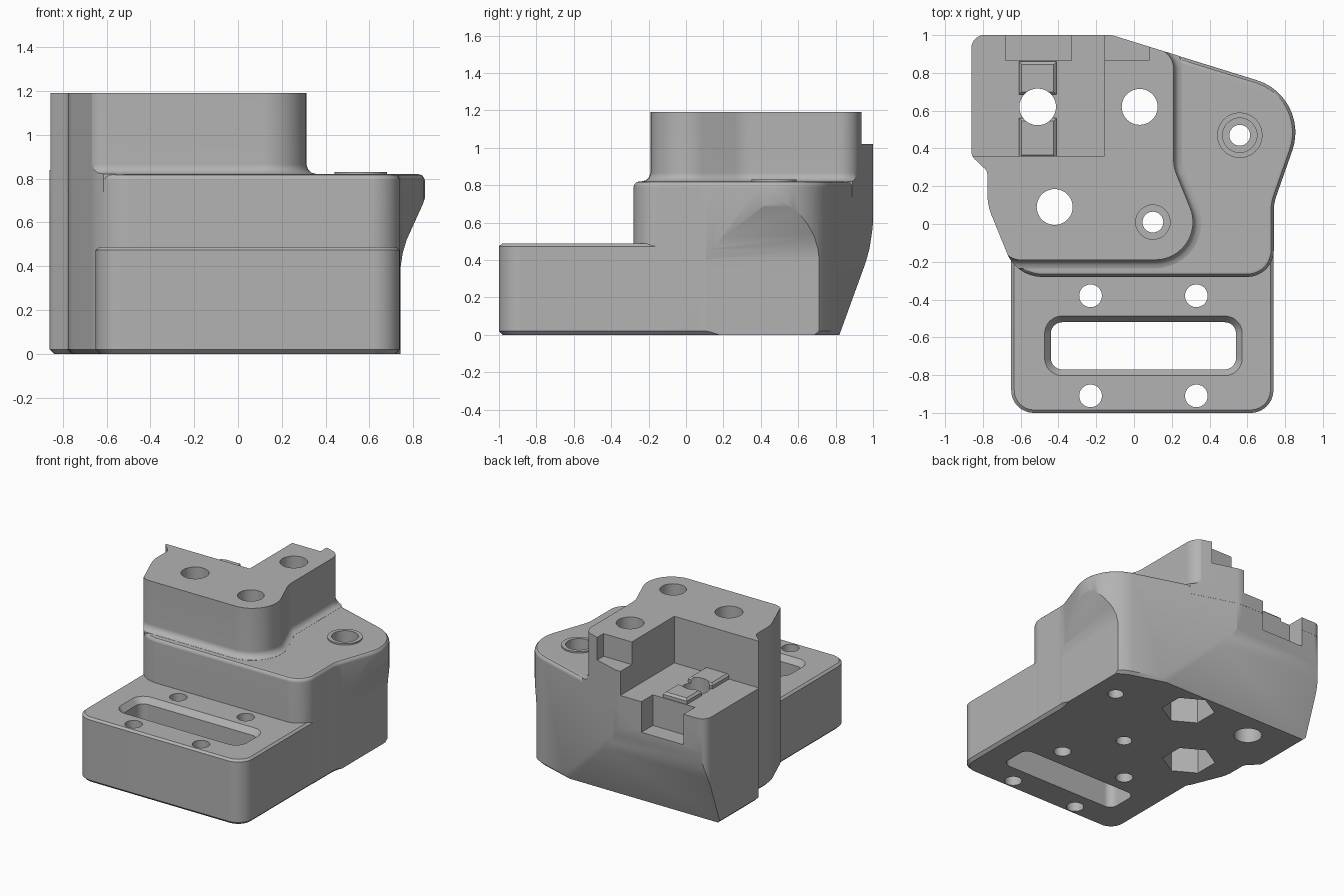
import bpy, bmesh, math
from mathutils import Vector

if "Cube" in bpy.data.objects:
    bpy.data.objects.remove(bpy.data.objects["Cube"], do_unlink=True)

grey = bpy.data.materials.new("plain grey")
grey.use_nodes = True
grey.diffuse_color = (0.45, 0.45, 0.45, 1)
grey.node_tree.nodes["Principled BSDF"].inputs["Base Color"].default_value = (0.45, 0.45, 0.45, 1)


def rounded(corners, steps=12):
    """Turn (x, y, radius) corners into a counter-clockwise filleted outline."""
    pts = []
    for i, (x, y, r) in enumerate(corners):
        p = Vector((x, y))
        if r == 0:
            pts.append(p)
            continue
        a = (Vector(corners[i - 1][:2]) - p).normalized()
        b = (Vector(corners[(i + 1) % len(corners)][:2]) - p).normalized()
        half = a.angle(b) / 2
        centre = p + (a + b).normalized() * (r / math.sin(half))
        start = p + a * (r / math.tan(half)) - centre
        end = p + b * (r / math.tan(half)) - centre
        sweep = start.angle(end)
        for k in range(steps + 1):
            t = k / steps
            pts.append(centre + (start * math.sin((1 - t) * sweep)
                                 + end * math.sin(t * sweep)) / math.sin(sweep))
    area = sum(pts[i - 1].cross(pts[i]) for i in range(len(pts)))
    return pts if area > 0 else pts[::-1]


def grow(pts, d):
    """Offset an outline outward by d."""
    out = []
    for i, p in enumerate(pts):
        a = (p - pts[i - 1]).normalized()
        b = (pts[(i + 1) % len(pts)] - p).normalized()
        na, nb = Vector((a.y, -a.x)), Vector((b.y, -b.x))
        out.append(p + (na + nb) * (d / (1 + na.dot(nb))))
    return out


def prism(name, pts, levels, place=lambda x, y, z: (x, y, z)):
    """Stack an outline through (height, offset) levels and cap it."""
    bm = bmesh.new()
    rings = [[bm.verts.new(place(p.x, p.y, z)) for p in grow(pts, d)] for z, d in levels]
    n = len(pts)
    for low, high in zip(rings, rings[1:]):
        for i in range(n):
            j = (i + 1) % n
            bm.faces.new((low[i], low[j], high[j], high[i]))
    bm.faces.new(rings[0][::-1])
    bm.faces.new(rings[-1])
    bmesh.ops.recalc_face_normals(bm, faces=bm.faces)
    mesh = bpy.data.meshes.new(name)
    bm.to_mesh(mesh)
    bm.free()
    obj = bpy.data.objects.new(name, mesh)
    bpy.context.collection.objects.link(obj)
    mesh.materials.append(grey)
    return obj


def box(name, x0, x1, y0, y1, z0, z1, chamfer=0):
    pts = rounded([(x0, y0, 0), (x1, y0, 0), (x1, y1, 0), (x0, y1, 0)])
    return prism(name, pts, [(z0, 0), (z1 - chamfer, 0)] + ([(z1, -chamfer)] if chamfer else []))


def cylinder(name, x, y, r, z0, z1, sides=48, turn=0):
    pts = [Vector((x + r * math.cos(turn + math.tau * i / sides),
                   y + r * math.sin(turn + math.tau * i / sides))) for i in range(sides)]
    return prism(name, pts, [(z0, 0), (z1, 0)])


def combine(target, other, operation):
    """Apply one boolean and remove the helper."""
    mod = target.modifiers.new(operation, 'BOOLEAN')
    mod.operation, mod.object, mod.solver = operation, other, 'EXACT'
    bpy.context.view_layer.objects.active = target
    bpy.ops.object.modifier_apply(modifier=mod.name)
    bpy.data.objects.remove(other, do_unlink=True)


# Main body with softened top edge
body_outline = rounded([
    (-0.86, 1, 0.07), (-0.12, 1, 0.15), (0.938, 0.672, 0.29), (0.74, 0.11, 0.25),
    (0.74, -0.28, 0.14), (-0.62, -0.28, 0.2), (-0.775, 0.1, 0.3),
    (-0.775, 0.28, 0.05), (-0.86, 0.36, 0.06)])
mount = prism("mount_block", body_outline,
              [(0, -0.02), (0.02, 0), (0.79, 0), (0.805, -0.005), (0.816, -0.015), (0.82, -0.03)])

# Upper tower with a flared foot, trimmed to the body outline
tower_outline = rounded([
    (-1, 1.28, 0), (0.21, 0.902, 0.11), (0.21, 0.30, 0.2), (0.41, -0.19, 0.2),
    (-0.66, -0.19, 0.1), (-1, 0.4, 0)])
tower = prism("tower", tower_outline,
              [(0.74, 0.045), (0.821, 0.045), (0.826, 0.025), (0.84, 0.009), (0.865, 0), (1.19, 0)])
combine(tower, prism("tower_trim", body_outline, [(0.5, 0.001), (1.5, 0.001)]), 'INTERSECT')
combine(mount, tower, 'UNION')

# Leaning back face and tapered underside of the side boss
back_curve = [(0.784, -0.1), (1.3, -0.1), (1.3, 0.64), (1.004, 0.64), (0.995, 0.55),
              (0.981, 0.46), (0.96, 0.385)]
combine(mount, prism("back_cutter", [Vector(p) for p in back_curve], [(-1.5, 0), (1.5, 0)],
                     lambda y, z, x: (x, y, z)), 'DIFFERENCE')
side_curve = [(0.743, -0.1), (1.3, -0.1), (1.3, 0.74), (0.862, 0.74), (0.845, 0.685),
              (0.77, 0.52), (0.752, 0.46), (0.743, 0.4)]
combine(mount, prism("side_cutter", [Vector(p) for p in side_curve], [(-1.5, 0), (1.5, 0)],
                     lambda x, z, y: (x, y, z)), 'DIFFERENCE')

# Front foot and raised ring
foot_outline = rounded([(-0.65, -1, 0.12), (0.738, -1, 0.12), (0.738, 0, 0), (-0.65, 0, 0)])
combine(mount, prism("foot", foot_outline,
                     [(0, -0.02), (0.02, 0), (0.473, 0), (0.487, -0.016)]), 'UNION')
combine(mount, cylinder("boss_ring", 0.56, 0.47, 0.12, 0.72, 0.831), 'UNION')

# Corner pocket, its two ridges and the rear notches
combine(mount, box("pocket", -1.2, -0.155, 0.36, 1.3, 0.84, 1.5), 'DIFFERENCE')
for y0, y1 in ((0.35, 0.56), (0.685, 0.86)):
    combine(mount, box("ridge", -0.61, -0.41, y0, y1, 0.8, 0.88, 0.015), 'UNION')
combine(mount, box("floor_notch", -0.68, -0.33, 0.865, 1.3, 0.61, 1.5), 'DIFFERENCE')
combine(mount, box("tower_notch", -0.2, 0.08, 0.865, 1.3, 1.02, 1.5), 'DIFFERENCE')

# Slot through the foot with a flared rim
slot_outline = rounded([(-0.44, -0.77, 0.06), (0.54, -0.77, 0.06),
                        (0.54, -0.52, 0.06), (-0.44, -0.52, 0.06)])
combine(mount, prism("slot", slot_outline,
                     [(-0.1, 0), (0.445, 0), (0.487, 0.033), (0.7, 0.033)]), 'DIFFERENCE')

# Round through holes
holes = [(0.03, 0.62, 0.095), (-0.42, 0.09, 0.095), (-0.51, 0.62, 0.097),
         (0.1, 0.01, 0.055), (0.56, 0.47, 0.055)]
holes += [(x, y, 0.06) for x in (-0.23, 0.33) for y in (-0.38, -0.91)]
for x, y, r in holes:
    combine(mount, cylinder("hole", x, y, r, -0.1, 1.5), 'DIFFERENCE')

# Screw head recesses above, hexagonal nut recesses below
for x, y in ((0.1, 0.01), (0.56, 0.47)):
    combine(mount, cylinder("recess", x, y, 0.091, 0.5, 1.5), 'DIFFERENCE')
for x, y in ((0.03, 0.62), (-0.42, 0.09)):
    combine(mount, cylinder("nut_recess", x, y, 0.185, -0.1, 0.25, 6, math.pi / 6), 'DIFFERENCE')

# Smooth shading with crisp edges
bpy.ops.object.select_all(action='DESELECT')
mount.select_set(True)
bpy.context.view_layer.objects.active = mount
bpy.ops.object.shade_smooth_by_angle(angle=math.radians(32))
weighted = mount.modifiers.new("weighted normals", 'WEIGHTED_NORMAL')
weighted.keep_sharp = True
